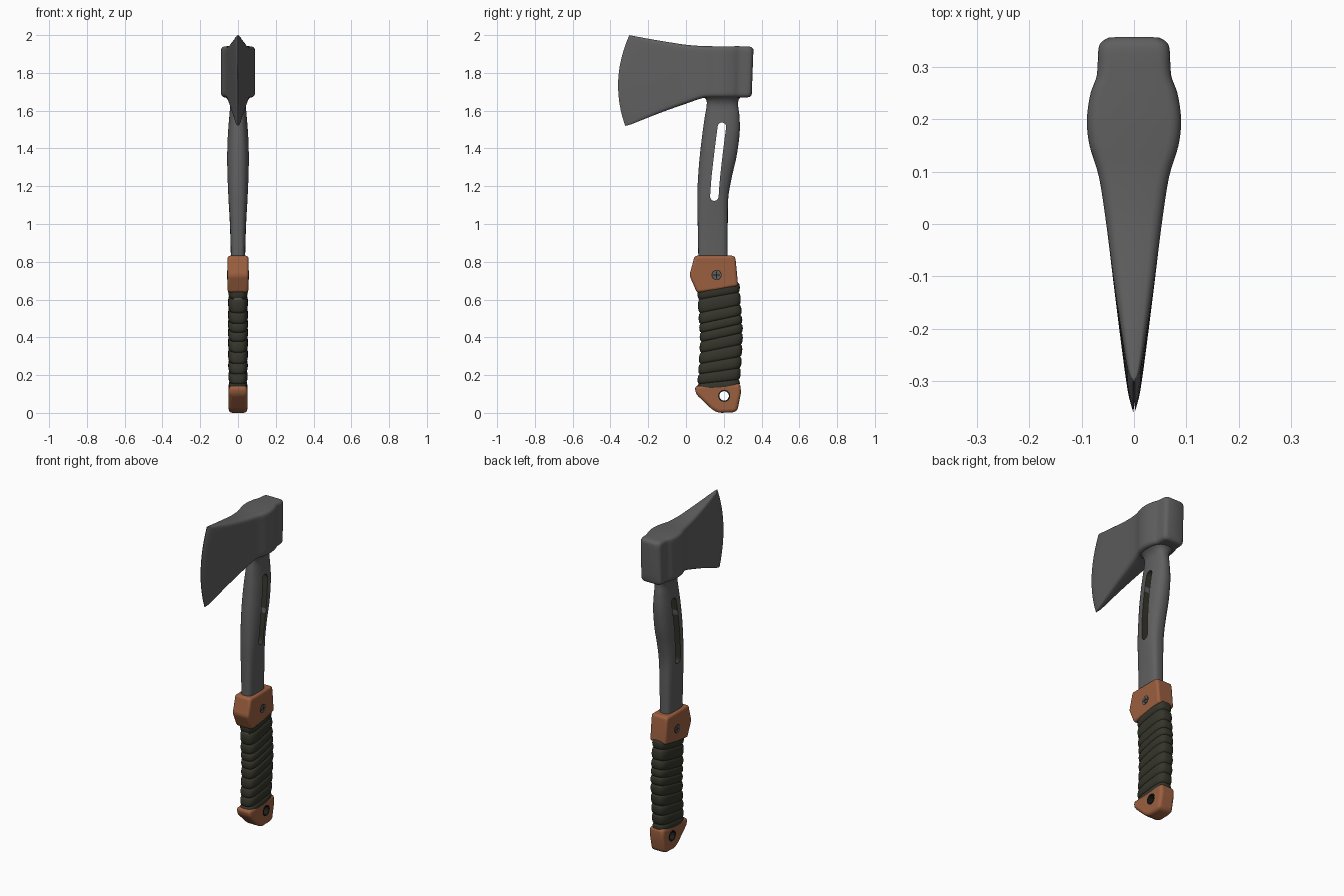
import bpy, bmesh, math
from mathutils import Vector

if "Cube" in bpy.data.objects:
    bpy.data.objects.remove(bpy.data.objects["Cube"])


def mat(name, col):
    m = bpy.data.materials.new(name)
    m.diffuse_color = (*col, 1)
    m.use_nodes = True
    m.node_tree.nodes["Principled BSDF"].inputs["Base Color"].default_value = m.diffuse_color
    return m


STEEL = mat("grey steel", (0.115, 0.115, 0.115))
COPPER = mat("copper brown", (0.33, 0.115, 0.05))
OLIVE = mat("dark olive", (0.035, 0.035, 0.024))
BLACK = mat("near black", (0.012, 0.012, 0.011))


def make(name, bm, m, angle=35):
    bmesh.ops.recalc_face_normals(bm, faces=bm.faces)
    me = bpy.data.meshes.new(name)
    bm.to_mesh(me)
    bm.free()
    ob = bpy.data.objects.new(name, me)
    bpy.context.collection.objects.link(ob)
    me.materials.append(m)
    smooth(ob, angle)
    return ob


def smooth(ob, angle=35):
    bpy.ops.object.select_all(action='DESELECT')
    bpy.context.view_layer.objects.active = ob
    ob.select_set(True)
    bpy.ops.object.shade_smooth_by_angle(angle=math.radians(angle))


def loft(name, rings, m, angle=35):
    bm = bmesh.new()
    rows = [[bm.verts.new(p) for p in r] for r in rings]
    n = len(rows[0])
    for a, b in zip(rows, rows[1:]):
        for i in range(n):
            bm.faces.new((a[i], a[(i + 1) % n], b[(i + 1) % n], b[i]))
    bm.faces.new(rows[0])
    bm.faces.new(rows[-1])
    return make(name, bm, m, angle)


def spline(st, steps):
    """Catmull-Rom through station tuples."""
    out = []
    for i in range(len(st) - 1):
        p = [st[max(i - 1, 0)], st[i], st[i + 1], st[min(i + 2, len(st) - 1)]]
        for k in range(steps):
            t = k / steps
            out.append(tuple(0.5 * (2 * b + (c - a) * t + (2 * a - 5 * b + 4 * c - d) * t * t
                             + (3 * b - a - 3 * c + d) * t ** 3) for a, b, c, d in zip(*p)))
    return out + [st[-1]]


def oval(z, y0, y1, hx, power, slope=0.0, grow=0.0, n=40):
    """Squarish ring around the handle, optionally tilted."""
    ring, yc, hy = [], (y0 + y1) / 2, (y1 - y0) / 2 + grow
    for i in range(n):
        a = 2 * math.pi * i / n
        c, s = math.cos(a), math.sin(a)
        dy = hy * math.copysign(abs(s) ** (2 / power), s)
        ring.append(((hx + grow) * math.copysign(abs(c) ** (2 / power), c), yc + dy, z + slope * dy))
    return ring


def plate(name, prof, hx, m, bevel):
    """Side profile (y, z) extruded across x with rounded edges."""
    bm = bmesh.new()
    f = bm.faces.new([bm.verts.new((-hx, y, z)) for y, z in prof])
    r = bmesh.ops.extrude_face_region(bm, geom=[f])
    bmesh.ops.translate(bm, vec=(2 * hx, 0, 0), verts=[v for v in r['geom'] if isinstance(v, bmesh.types.BMVert)])
    ob = make(name, bm, m)
    b = ob.modifiers.new("round", 'BEVEL')
    b.width, b.segments, b.limit_method = bevel, 4, 'ANGLE'
    b.angle_limit = math.radians(15)
    return ob


def cut(ob, cutter):
    """Subtract the cutter and bake the modifiers."""
    b = ob.modifiers.new("cut", 'BOOLEAN')
    b.operation, b.solver, b.object = 'DIFFERENCE', 'EXACT', cutter
    dg = bpy.context.evaluated_depsgraph_get()
    me = bpy.data.meshes.new_from_object(ob.evaluated_get(dg))
    ob.modifiers.clear()
    ob.data = me
    bpy.data.objects.remove(cutter)
    smooth(ob)


def disc(x0, x1, y, z, r, n=32):
    return [[(x, y + r * math.cos(2 * math.pi * i / n), z + r * math.sin(2 * math.pi * i / n))
             for i in range(n)] for x in (x0, x1)]


# Axe head: stations along the blade: y top, y bottom, bulge, z top, z bottom, half width
head_st = [
    (-0.300, -0.322, 0.048, 2.000, 1.520, 0.0015),
    (-0.275, -0.290, 0.036, 1.995, 1.528, 0.012),
    (-0.200, -0.210, 0.020, 1.981, 1.560, 0.025),
    (-0.100, -0.100, 0.006, 1.964, 1.602, 0.040),
    (0.000, 0.000, 0.0, 1.949, 1.637, 0.053),
    (0.090, 0.090, 0.0, 1.942, 1.667, 0.067),
    (0.150, 0.150, 0.0, 1.941, 1.670, 0.085),
    (0.200, 0.200, 0.0, 1.941, 1.670, 0.090),
    (0.250, 0.248, 0.0, 1.941, 1.670, 0.083),
    (0.285, 0.280, 0.0, 1.941, 1.670, 0.071),
    (0.335, 0.328, 0.0, 1.939, 1.671, 0.068),
    (0.350, 0.342, 0.0, 1.933, 1.677, 0.060),
    (0.357, 0.348, 0.0, 1.924, 1.686, 0.048)]
rings = []
for yt, yb, bulge, zt, zb, w in spline(head_st, 4):
    rx, rz = min(0.022, 0.4 * w), min(0.022, 0.022 * w / 0.03 + 0.004)
    half = [(w - rx * (1 - math.sin(a)), zt - rz * (1 - math.cos(a)))
            for a in (0, math.pi / 8, math.pi / 4, math.pi * 3 / 8, math.pi / 2)]
    side = [(w, zt - rz + (zb - zt + 2 * rz) * k / 12) for k in range(1, 12)]
    half = half + side + [(x, zt + zb - z) for x, z in reversed(half)]
    ring = half + [(-x, z) for x, z in reversed(half)]
    pts = []
    for x, z in ring:
        v = (z - zb) / (zt - zb)
        pts.append((x, yb + (yt - yb) * v - bulge * 4 * v * (1 - v), z))
    rings.append(pts)
loft("axe_head", rings, STEEL, 40)

# Steel shaft: z, y back and front, half width, squareness
shaft_st = [
    (0.60, 0.065, 0.220, 0.036, 3.6), (0.83, 0.065, 0.220, 0.038, 3.6),
    (1.00, 0.062, 0.221, 0.043, 3.2), (1.14, 0.060, 0.224, 0.051, 2.7),
    (1.25, 0.064, 0.243, 0.056, 2.4), (1.36, 0.073, 0.268, 0.058, 2.4),
    (1.48, 0.087, 0.284, 0.054, 2.4), (1.57, 0.100, 0.283, 0.046, 2.4),
    (1.625, 0.109, 0.276, 0.043, 2.5), (1.655, 0.108, 0.278, 0.053, 2.6),
    (1.68, 0.090, 0.292, 0.072, 2.6), (1.72, 0.090, 0.292, 0.072, 2.6)]
shaft = loft("shaft", [oval(*s) for s in spline(shaft_st, 5)], STEEL)

# Long slot through the shaft, lined in olive
R = 0.0225
path = [Vector(p[:2]) for p in spline([(0.150, 1.145), (0.158, 1.25), (0.174, 1.39), (0.190, 1.515)], 5)]
left, right = [], []
for i, p in enumerate(path):
    t = (path[min(i + 1, len(path) - 1)] - path[max(i - 1, 0)]).normalized()
    nrm = Vector((-t.y, t.x)) * R
    left.append(p + nrm)
    right.append(p - nrm)


def arc(c, a0):
    return [c + Vector((math.cos(a0 + k * math.pi / 8), math.sin(a0 + k * math.pi / 8))) * R for k in range(1, 8)]


outline = right + arc(path[-1], -0.12) + left[::-1] + arc(path[0], math.pi - 0.07)
cut(shaft, loft("slot_cutter", [[(x, p.x, p.y) for p in outline] for x in (-0.2, 0.2)], OLIVE))
shaft.data.materials.clear()
for m in (STEEL, OLIVE):
    shaft.data.materials.append(m)
for f in shaft.data.polygons:
    c = Vector((f.center.y, f.center.z))
    inside = min((c - p).length for p in path) < R + 0.004 and abs(f.normal.x) < 0.02
    f.material_index = 1 if inside else 0

# Wrapped grip: tilted bulging bands
grip_st = [(0.125, 0.064, 0.276, 0.042), (0.25, 0.072, 0.287, 0.045), (0.40, 0.080, 0.294, 0.046),
           (0.52, 0.074, 0.287, 0.046), (0.67, 0.066, 0.276, 0.045)]
BANDS = 10
g = spline(grip_st, 25)
rings = []
for i, (z, y0, y1, hx) in enumerate(g):
    t = i / (len(g) - 1)
    bump = abs(math.sin(math.pi * t * BANDS)) ** 0.45
    rings.append(oval(z, y0, y1, hx, 3.4, 0.07 + 0.15 * math.sin(math.pi * min(t * 1.1, 1) * 0.75), 0.009 * bump - 0.002))
loft("grip_wrap", rings, OLIVE, 50)

# Collar between shaft and grip
plate("collar", [(0.046, 0.832), (0.258, 0.832), (0.264, 0.80), (0.276, 0.672), (0.165, 0.650),
                 (0.058, 0.636), (0.018, 0.728)], 0.055, COPPER, 0.014)

# Pommel with lanyard hole
pommel = plate("pommel", [(0.046, 0.142), (0.288, 0.156), (0.291, 0.105), (0.272, 0.010), (0.245, 0.002),
                          (0.172, 0.000), (0.140, 0.016), (0.052, 0.100)], 0.049, COPPER, 0.018)
cut(pommel, loft("hole_cutter", disc(-0.2, 0.2, 0.202, 0.090, 0.029), COPPER))
tube = bmesh.new()
loops = [[tube.verts.new(p) for p in disc(x, x, 0.202, 0.090, r)[0]]
         for x, r in ((-0.051, 0.025), (0.051, 0.025), (0.051, 0.032), (-0.051, 0.032))]
for a, b in zip(loops, loops[1:] + loops[:1]):
    for i in range(32):
        tube.faces.new((a[i], a[(i + 1) % 32], b[(i + 1) % 32], b[i]))
make("hole_liner", tube, BLACK)

# Cross-head screws on both sides of the collar
for s, side in ((1, "right"), (-1, "left")):
    loft("screw_rim_" + side, disc(s * 0.04, s * 0.0555, 0.162, 0.730, 0.027), BLACK)
    loft("screw_" + side, disc(s * 0.04, s * 0.057, 0.162, 0.730, 0.023), STEEL)
    for k, (hy, hz) in enumerate(((0.018, 0.003), (0.003, 0.018))):
        quad = [(-hy, -hz), (hy, -hz), (hy, hz), (-hy, hz)]
        loft(f"screw_slot_{side}_{k + 1}",
             [[(x, 0.162 + y, 0.730 + z) for y, z in quad] for x in (s * 0.05, s * 0.0575)], BLACK)
